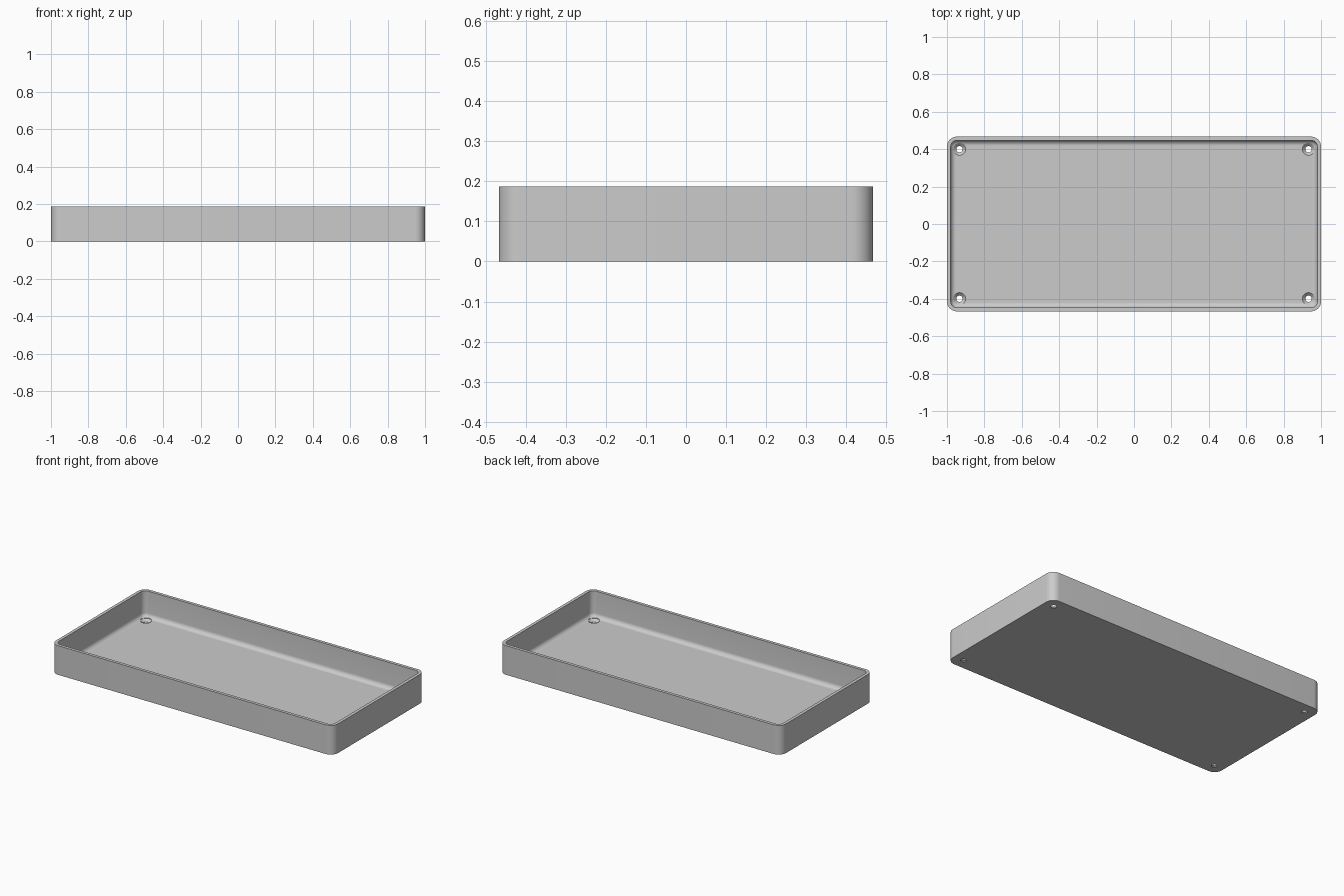
import bpy, bmesh
from math import sin, cos, pi

cube = bpy.data.objects.get("Cube")
if cube:
    bpy.data.objects.remove(cube)

HALF_X, HALF_Y, HEIGHT = 1.0, 0.467, 0.187
WALL, FLOOR, CORNER, FILLET = 0.02, 0.02, 0.053, 0.027
CORNER_STEPS, FILLET_STEPS = 12, 8

grey = bpy.data.materials.new("light grey")
grey.use_nodes = True
colour = (0.6, 0.6, 0.6, 1)
grey.diffuse_color = colour
grey.node_tree.nodes["Principled BSDF"].inputs["Base Color"].default_value = colour


def rounded_ring(bm, inset, z):
    """Rounded rectangle of vertices, set in from the outer outline."""
    r = CORNER - inset
    cx, cy = HALF_X - CORNER, HALF_Y - CORNER
    ring = []
    for q, (sx, sy) in enumerate([(1, 1), (-1, 1), (-1, -1), (1, -1)]):
        for i in range(CORNER_STEPS + 1):
            a = (q + i / CORNER_STEPS) * pi / 2
            ring.append(bm.verts.new((sx * cx + r * cos(a), sy * cy + r * sin(a), z)))
    return ring


def circle_ring(bm, r, z, n=32):
    return [bm.verts.new((r * cos(2 * pi * i / n), r * sin(2 * pi * i / n), z)) for i in range(n)]


def loft(name, make_ring, profile):
    """Join rings along a profile and cap both ends."""
    bm = bmesh.new()
    rings = [make_ring(bm, d, z) for d, z in profile]
    for a, b in zip(rings, rings[1:]):
        for i in range(len(a)):
            j = (i + 1) % len(a)
            bm.faces.new((a[i], a[j], b[j], b[i]))
    bm.faces.new(rings[0][::-1])
    bm.faces.new(rings[-1])
    bmesh.ops.recalc_face_normals(bm, faces=bm.faces)
    mesh = bpy.data.meshes.new(name)
    bm.to_mesh(mesh)
    bm.free()
    mesh.materials.append(grey)
    obj = bpy.data.objects.new(name, mesh)
    bpy.context.collection.objects.link(obj)
    return obj


# Tray: outer wall, rim, inner wall, rounded inside edge, floor
profile = [(0, 0), (0, HEIGHT), (WALL, HEIGHT)]
for i in range(FILLET_STEPS + 1):
    a = i / FILLET_STEPS * pi / 2
    profile.append((WALL + FILLET * (1 - cos(a)), FLOOR + FILLET * (1 - sin(a))))
tray = loft("tray", rounded_ring, profile)
bpy.context.view_layer.objects.active = tray

# Countersunk screw holes in the four corners
for sx in (-1, 1):
    for sy in (-1, 1):
        cutter = loft("screw_hole_cutter", circle_ring,
                      [(0.017, -0.02), (0.017, 0.004), (0.033, FLOOR), (0.033, 0.1)])
        cutter.location = (sx * 0.933, sy * 0.4, 0)
        cutter.hide_render = True
        cut = tray.modifiers.new("screw_hole", "BOOLEAN")
        cut.operation = "DIFFERENCE"
        cut.solver = "EXACT"
        cut.object = cutter
        bpy.ops.object.modifier_apply(modifier=cut.name)
        bpy.data.objects.remove(cutter)

# Smooth the corners and the inside edge, keep the rim and base crisp
bpy.ops.object.select_all(action="DESELECT")
tray.select_set(True)
bpy.ops.object.shade_smooth_by_angle(angle=pi / 6)
